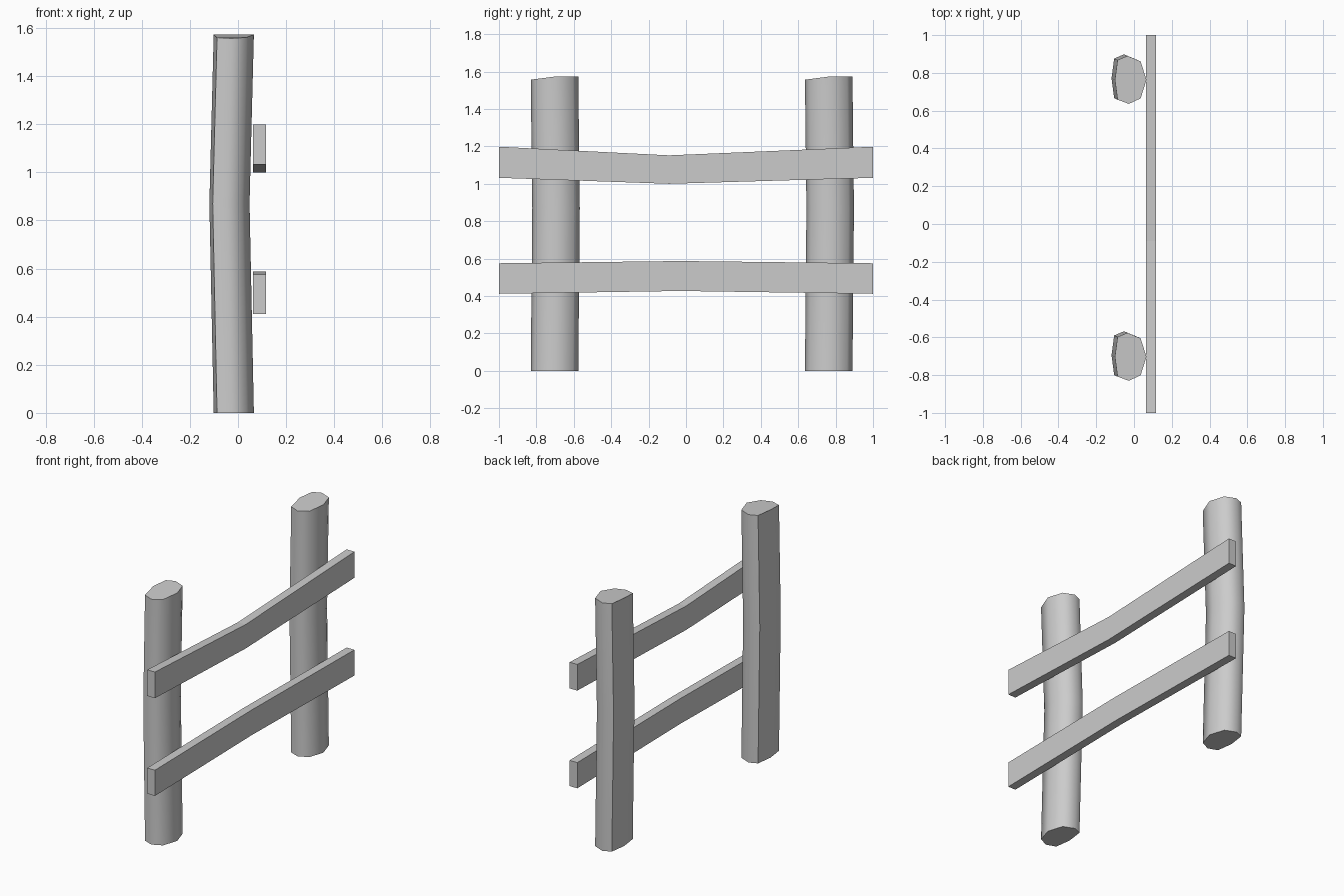
import bpy
import bmesh
import math

if "Cube" in bpy.data.objects:
    bpy.data.objects.remove(bpy.data.objects["Cube"])


def loft(name, rings):
    """Skin a list of equal-length rings and cap both ends."""
    bm = bmesh.new()
    loops = [[bm.verts.new(p) for p in ring] for ring in rings]
    n = len(loops[0])
    for a, b in zip(loops, loops[1:]):
        for i in range(n):
            j = (i + 1) % n
            bm.faces.new((a[i], a[j], b[j], b[i]))
    bm.faces.new(loops[0][::-1])
    bm.faces.new(loops[-1])
    bmesh.ops.recalc_face_normals(bm, faces=bm.faces)
    mesh = bpy.data.meshes.new(name)
    bm.to_mesh(mesh)
    bm.free()
    obj = bpy.data.objects.new(name, mesh)
    bpy.context.collection.objects.link(obj)
    return obj


# Uneven eight-sided log section
SECTION = [(0.083, 0.0), (0.052, 0.098), (-0.018, 0.127), (-0.070, 0.105),
           (-0.084, 0.0), (-0.070, -0.105), (-0.010, -0.127), (0.052, -0.098)]


def post(name, cy):
    def ring(dx, dy, z, slanted=False):
        return [(x - 0.017 + dx, y + cy + dy,
                 z + (min(y, 0) * 0.13 if slanted else 0)) for x, y in SECTION]
    # Slightly bowed in the middle, with a slanted saw cut on top
    obj = loft(name, [ring(0, 0, 0), ring(-0.018, 0.008, 0.87),
                      ring(0, 0, 1.573, True)])
    bpy.ops.object.select_all(action='DESELECT')
    obj.select_set(True)
    bpy.context.view_layer.objects.active = obj
    bpy.ops.object.shade_smooth_by_angle(angle=math.radians(50))


def rail(name, stations):
    # Each station is (y, bottom z, top z)
    x0, x1 = 0.063, 0.117
    loft(name, [[(x0, y, b), (x1, y, b), (x1, y, t), (x0, y, t)]
                for y, b, t in stations])


# Posts
post("front_post", -0.703)
post("back_post", 0.763)

# Rails
rail("upper_rail", [(-1, 1.032, 1.198), (-0.09, 1.0, 1.152), (1, 1.032, 1.198)])
rail("lower_rail", [(-1, 0.412, 0.575), (-0.03, 0.427, 0.587), (1, 0.412, 0.575)])
